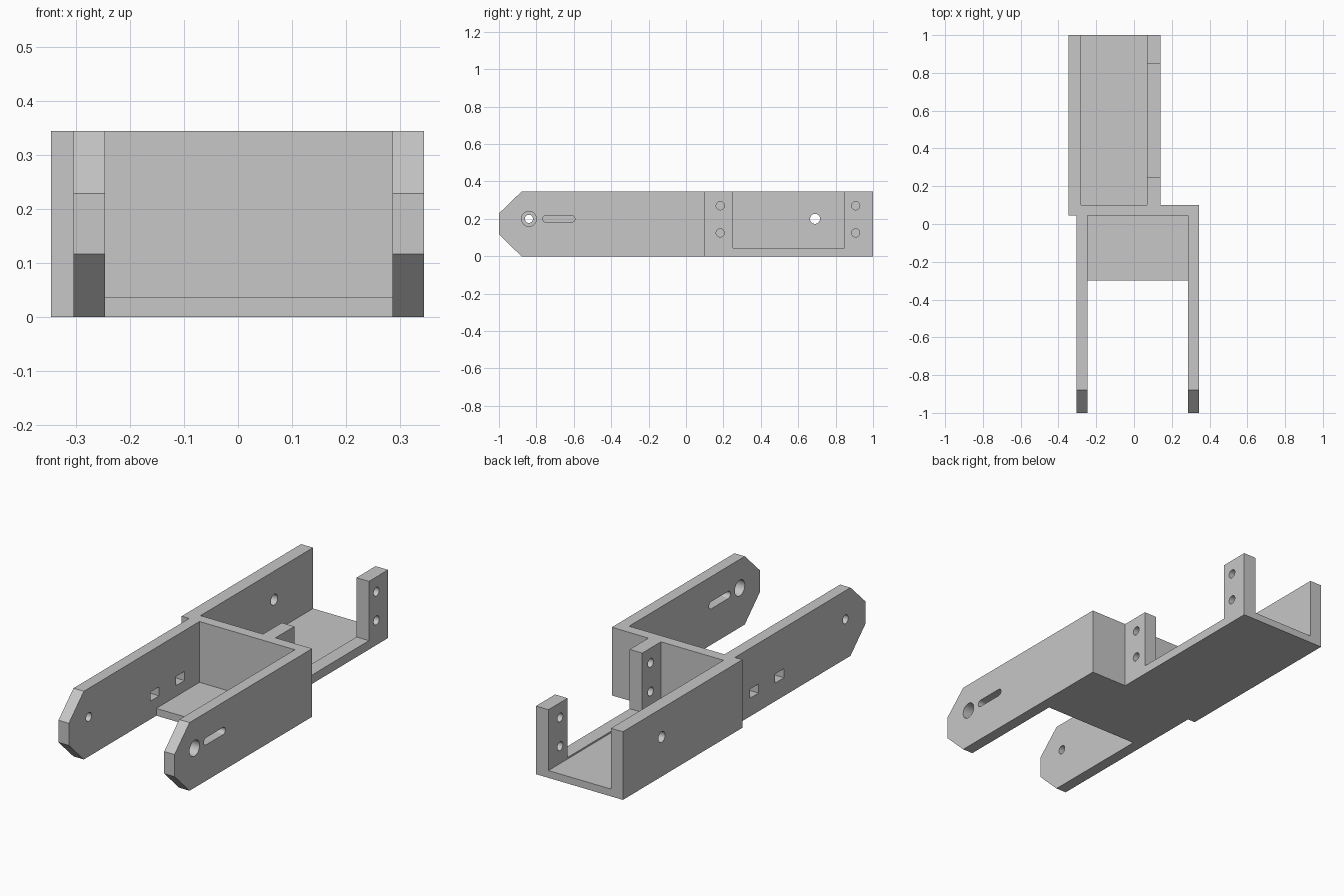
import bpy, bmesh
from math import pi, cos, sin, radians

cube = bpy.data.objects.get("Cube")
if cube:
    bpy.data.objects.remove(cube, do_unlink=True)

grey = bpy.data.materials.new("plain_grey")
grey.use_nodes = True
colour = (0.57, 0.57, 0.57, 1)
grey.diffuse_color = colour
grey.node_tree.nodes["Principled BSDF"].inputs["Base Color"].default_value = colour


def prism(name, outline, x0, x1):
    """Extrude a (y, z) outline from x0 to x1."""
    bm = bmesh.new()
    face = bm.faces.new([bm.verts.new((x0, y, z)) for y, z in outline])
    grown = bmesh.ops.extrude_face_region(bm, geom=[face])["geom"]
    verts = [v for v in grown if isinstance(v, bmesh.types.BMVert)]
    bmesh.ops.translate(bm, verts=verts, vec=(x1 - x0, 0, 0))
    bmesh.ops.recalc_face_normals(bm, faces=bm.faces)
    mesh = bpy.data.meshes.new(name)
    bm.to_mesh(mesh)
    bm.free()
    mesh.materials.append(grey)
    ob = bpy.data.objects.new(name, mesh)
    bpy.context.collection.objects.link(ob)
    return ob


def rect(y0, y1, z0, z1):
    return [(y0, z0), (y1, z0), (y1, z1), (y0, z1)]


def slot(y0, y1, z, r, n=16):
    """Stadium outline; a circle when y0 equals y1."""
    pts = []
    for centre, start in ((y1, -pi / 2), (y0, pi / 2)):
        for i in range(n + (y0 != y1)):
            a = start + pi * i / n
            pts.append((centre + r * cos(a), z + r * sin(a)))
    return pts


def circle(y, z, r):
    return slot(y, y, z, r)


def pierce(ob, x0, x1, outlines):
    """Cut outlines right through a part along x."""
    for outline in outlines:
        cutter = prism("cutter", outline, x0 - 0.02, x1 + 0.02)
        cutter.hide_render = True
        mod = ob.modifiers.new("hole", "BOOLEAN")
        mod.operation, mod.solver, mod.object = "DIFFERENCE", "EXACT", cutter
        bpy.context.view_layer.objects.active = ob
        bpy.ops.object.modifier_apply(modifier=mod.name)
        bpy.data.objects.remove(cutter, do_unlink=True)
    bpy.ops.object.select_all(action="DESELECT")
    ob.select_set(True)
    bpy.context.view_layer.objects.active = ob
    bpy.ops.object.shade_smooth_by_angle(angle=radians(30))


TOP, MID = 0.345, 0.2
WALL_FRONT, WALL_BACK = 0.045, 0.1

# Front arms with chamfered tips
arm = [(-1, 0.117), (-0.88, 0), (WALL_FRONT, 0), (WALL_FRONT, TOP),
       (-0.88, TOP), (-1, 0.229)]
windows = [rect(y - 0.035, y + 0.035, 0.092, 0.138) for y in (-0.313, -0.11)]
arms = {
    "right_arm": (-0.305, -0.247, [circle(-0.84, MID, 0.022)] + windows),
    "left_arm": (0.287, 0.345, [circle(-0.84, MID, 0.04),
                                slot(-0.748, -0.612, MID, 0.018)]),
}
for name, (x0, x1, holes) in arms.items():
    pierce(prism(name, arm, x0, x1), x0, x1, holes)

# Cross wall and the two floors
prism("cross_wall", rect(WALL_FRONT, WALL_BACK, 0, TOP), -0.347, 0.345)
prism("front_floor", rect(-0.3, WALL_FRONT, 0, 0.037), -0.247, 0.287)
prism("rear_floor", rect(WALL_BACK, 1, 0, 0.037), -0.28, 0.07)

# Rear side wall with one hole
rear_wall = prism("rear_side_wall", rect(WALL_BACK, 1, 0, TOP), -0.347, -0.28)
pierce(rear_wall, -0.347, -0.28, [circle(0.69, MID, 0.027)])

# Open side: low sill and drilled posts as one U-shaped piece
frame = [(WALL_BACK, 0), (1, 0), (1, TOP), (0.847, TOP), (0.847, 0.045),
         (0.25, 0.045), (0.25, TOP), (WALL_BACK, TOP)]
posts = prism("rear_post_frame", frame, 0.07, 0.14)
pierce(posts, 0.07, 0.14,
       [circle(y, z, 0.022) for y in (0.183, 0.907) for z in (0.125, 0.27)])
